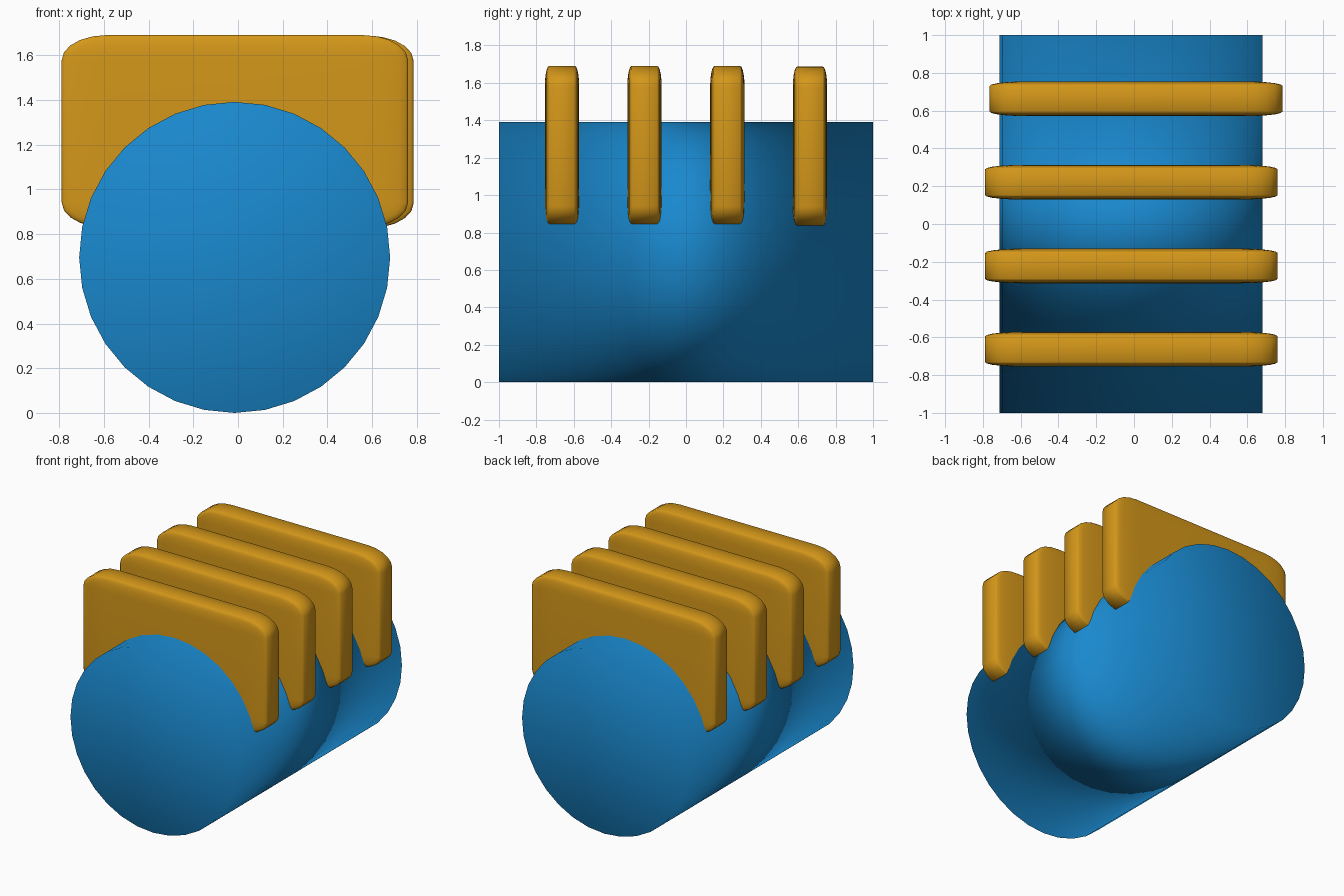
import bpy, bmesh, math
from mathutils import Matrix

if "Cube" in bpy.data.objects:
    bpy.data.objects.remove(bpy.data.objects["Cube"])


def material(name, rgb):
    m = bpy.data.materials.new(name)
    m.diffuse_color = (*rgb, 1)
    m.use_nodes = True
    m.node_tree.nodes["Principled BSDF"].inputs["Base Color"].default_value = m.diffuse_color
    return m


def add_object(name, bm, mat):
    bmesh.ops.recalc_face_normals(bm, faces=bm.faces)
    for f in bm.faces:
        f.smooth = True
    me = bpy.data.meshes.new(name)
    bm.to_mesh(me)
    bm.free()
    me.materials.append(mat)
    ob = bpy.data.objects.new(name, me)
    bpy.context.collection.objects.link(ob)
    return ob


blue = material("blue", (0.01, 0.25, 0.62))
amber = material("amber", (0.66, 0.31, 0.01))

# Horizontal drum: 32 sides, lying along y, shaded smooth over its rims
R = 0.696
bm = bmesh.new()
bmesh.ops.create_cone(bm, cap_ends=True, segments=32, radius1=R, radius2=R, depth=2,
                      matrix=Matrix.Translation((-0.015, 0, R)) @ Matrix.Rotation(math.pi / 2, 4, 'X'))
drum = add_object("drum", bm, blue)
weighted = drum.modifiers.new("area_normals", 'WEIGHTED_NORMAL')
weighted.mode = 'FACE_AREA'
weighted.weight = 50


# Fins: a rounded cube stretched into a thin plate, so the rounding stretches too
def fin(name, x, y, z):
    bm = bmesh.new()
    bmesh.ops.create_cube(bm, size=2)
    bmesh.ops.bevel(bm, geom=bm.edges[:], offset=0.26, segments=5, profile=0.5,
                    affect='EDGES', clamp_overlap=True)
    bmesh.ops.scale(bm, vec=(0.775, 0.092, 0.431), verts=bm.verts)
    bmesh.ops.translate(bm, vec=(x, y, z), verts=bm.verts)
    add_object(name, bm, amber)


for i, (x, y, z) in enumerate([(-0.014, -0.663, 1.26), (-0.014, -0.222, 1.26),
                               (-0.014, 0.221, 1.26), (0.011, 0.663, 1.257)]):
    fin(f"fin_{i + 1}", x, y, z)
